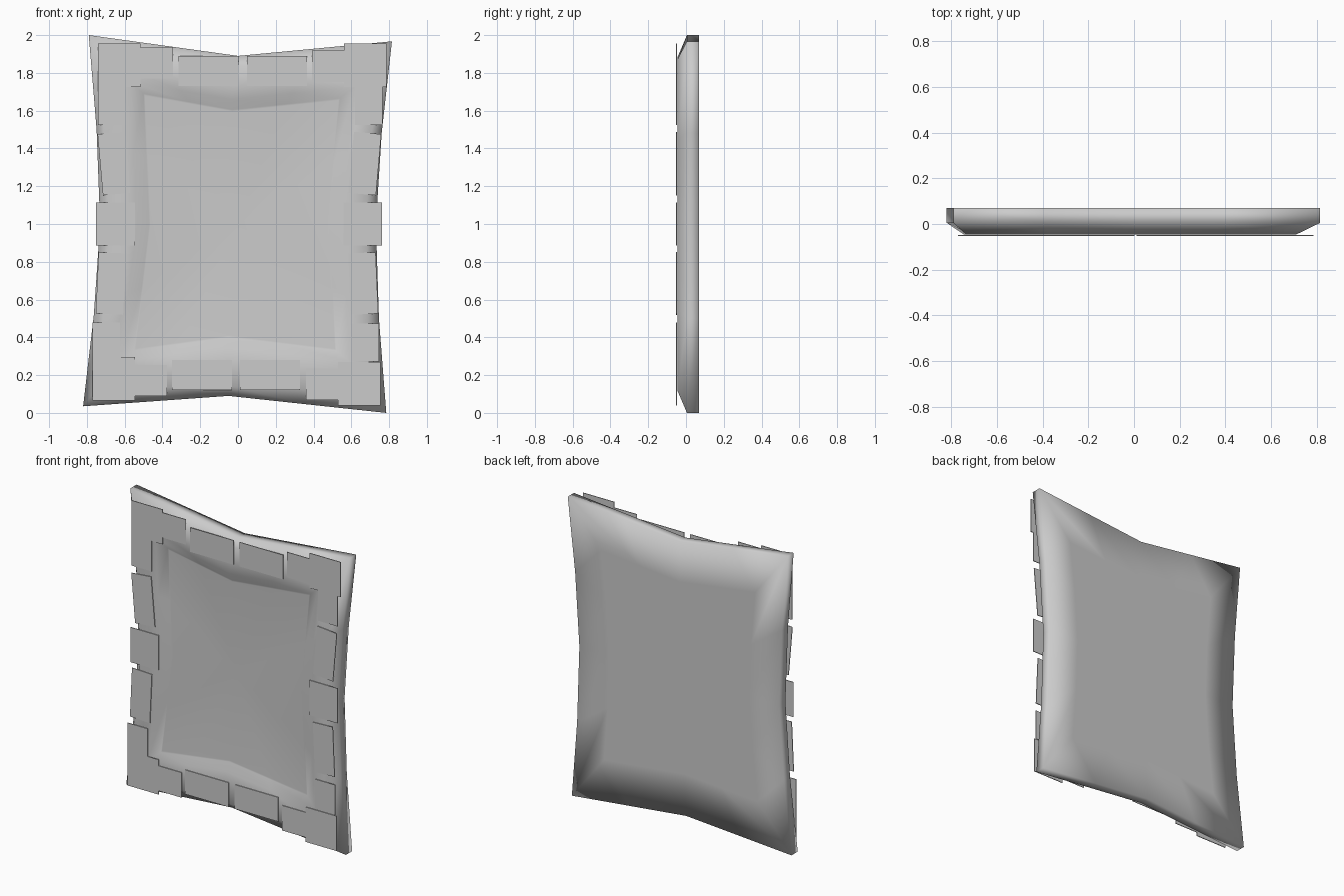
import bpy
import bmesh
from math import radians
from mathutils import Vector

cube = bpy.data.objects.get("Cube")
if cube:
    bpy.data.objects.remove(cube, do_unlink=True)

grey = bpy.data.materials.new("stone grey")
grey.use_nodes = True
grey.diffuse_color = (0.6, 0.6, 0.6, 1)
grey.node_tree.nodes["Principled BSDF"].inputs["Base Color"].default_value = (0.6, 0.6, 0.6, 1)

CENTRE = Vector((0, 1))


def finish(name, bm):
    bmesh.ops.recalc_face_normals(bm, faces=bm.faces)
    mesh = bpy.data.meshes.new(name)
    bm.to_mesh(mesh)
    bm.free()
    mesh.materials.append(grey)
    obj = bpy.data.objects.new(name, mesh)
    bpy.context.collection.objects.link(obj)
    return obj


def outline(points, bow=1.0):
    """Add a halfway point to each edge; side edges bow towards the middle."""
    pts = [Vector(p) for p in points]
    result = []
    for i, p in enumerate(pts):
        half = (p + pts[(i + 1) % len(pts)]) / 2
        if abs(half.y - 1) < 0.7:
            half.x *= bow
        result += [p, half]
    return result


def scaled(loop, sx, sz):
    return [Vector((CENTRE.x + (p.x - CENTRE.x) * sx,
                    CENTRE.y + (p.y - CENTRE.y) * sz)) for p in loop]


# Outlines in x and z, clockwise from the upper left corner
rim = outline([(-.79, 2), (0, 1.89), (.815, 1.967), (.73, 1),
               (.785, 0), (-.05, .09), (-.82, .035), (-.73, 1)], 0.985)
front_edge = outline([(-.735, 1.88), (0, 1.84), (.71, 1.87), (.68, 1),
                      (.69, .12), (-.05, .14), (-.745, .13), (-.68, 1)])
panel = outline([(-.5, 1.69), (-.03, 1.605), (.54, 1.665), (.48, 1),
                 (.52, .33), (-.05, .4), (-.55, .33), (-.47, 1)])

# Curved tablet body: back, thin rim, bevelled border and recessed panel
layers = [
    (scaled(rim, .7, .7), .07),
    (rim, .07),
    (rim, .005),
    (front_edge, -.046),
    (scaled(panel, 1.14, 1.09), -.046),
    (panel, -.018),
    (scaled(panel, .985, .985), -.017),
]
bm = bmesh.new()
rings = [[bm.verts.new((p.x, y, p.y)) for p in loop] for loop, y in layers]
for a, b in zip(rings, rings[1:]):
    for i in range(len(a)):
        j = (i + 1) % len(a)
        bm.faces.new((a[i], a[j], b[j], b[i]))
for ring, y in ((rings[0], .07), (rings[-1], -.017)):
    hub = bm.verts.new((0, y, 1))
    for i in range(len(ring)):
        bm.faces.new((ring[i], ring[(i + 1) % len(ring)], hub))
for face in bm.faces:
    face.smooth = True
finish("tablet_body", bm)


# Thin flat blocks around the border: size, then x, z and tilt of each
def block(name, size, x, z, tilt=0):
    bm = bmesh.new()
    bmesh.ops.create_cube(bm, size=1)
    bmesh.ops.scale(bm, vec=(size[0], .005, size[1]), verts=bm.verts)
    obj = finish(name, bm)
    obj.location = (x, -.05, z)
    obj.rotation_euler.y = radians(tilt)


blocks = {
    "corner_block": ((.225, .23), [(-.628, 1.84), (.673, 1.84), (-.658, .18), (.643, .155)]),
    "short_block": ((.17, .165), [(-.43, 1.852), (.478, 1.835), (-.46, .172), (.445, .152)]),
    "long_block": ((.318, .16), [(-.156, 1.81), (.207, 1.81), (-.19, .2), (.17, .2)]),
    "middle_block": ((.205, .23), [(-.648, 1), (.66, 1)]),
    "side_short_block": ((.145, .2), [(-.668, 1.625), (.693, 1.625), (-.698, .378), (.673, .373)]),
    "side_long_block": ((.145, .325), [(-.657, 1.32, -5), (.672, 1.32, 5),
                                       (-.673, .685, 2.6), (.663, .685, -2.5)]),
}
for name, (size, places) in blocks.items():
    for n, place in enumerate(places, 1):
        block(f"{name}_{n}", size, *place)
